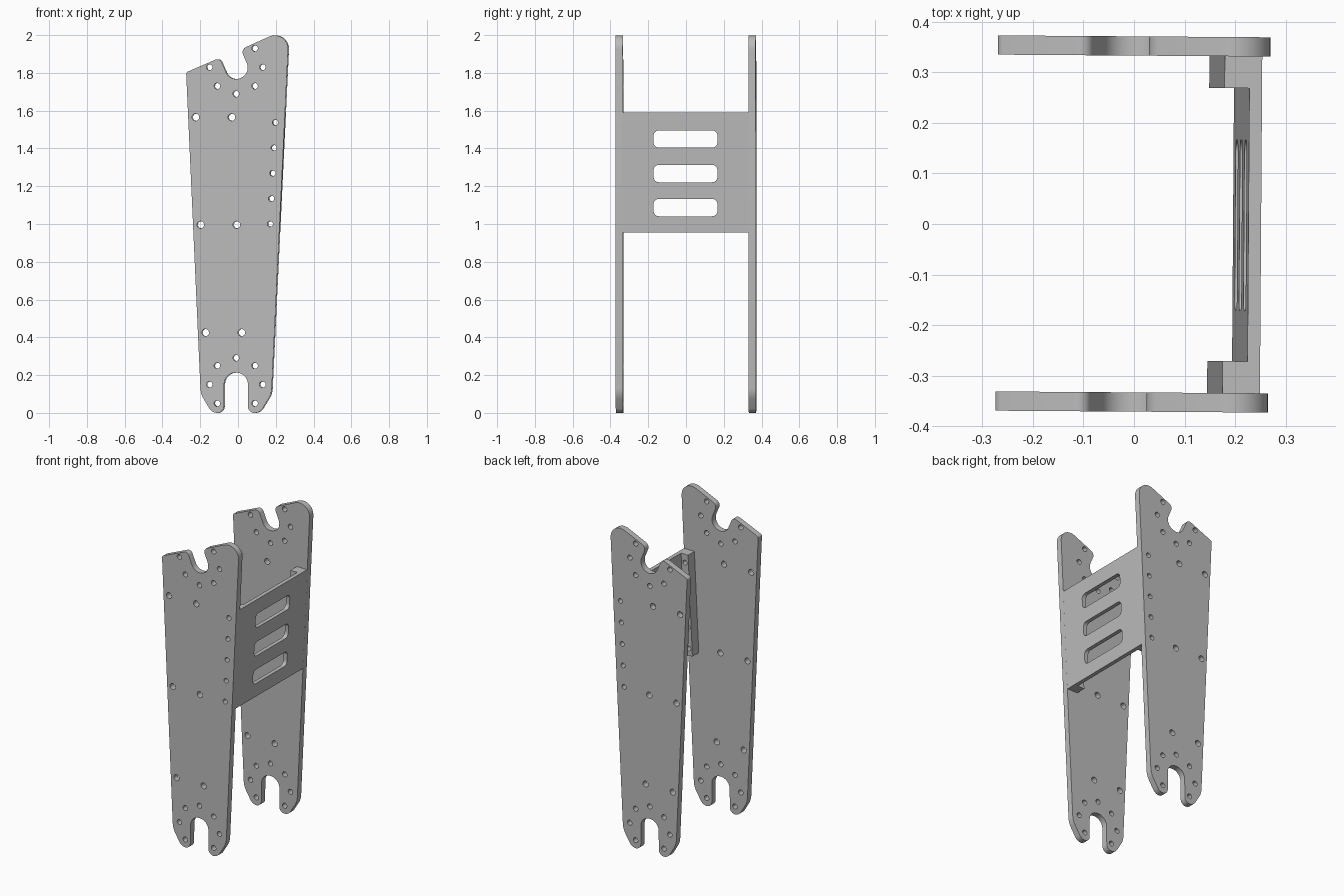
import bpy
from math import cos, sin, tan, radians
from mathutils import Matrix, Vector

cube = bpy.data.objects.get("Cube")
if cube:
    bpy.data.objects.remove(cube, do_unlink=True)

grey = bpy.data.materials.new("plain grey")
grey.use_nodes = True
COLOUR = (0.5, 0.5, 0.5, 1)
grey.diffuse_color = COLOUR
grey.node_tree.nodes["Principled BSDF"].inputs["Base Color"].default_value = COLOUR

TWIST = Matrix.Rotation(-0.007, 4, 'Z')
LEAN = 0.048          # slope of the plates' right edge
EDGE = 0.175          # where that edge would meet the ground


def rounded(corners, steps=8):
    """Outline with a fillet of the given radius at each (x, y, radius) corner."""
    out = []
    for i, (x, y, r) in enumerate(corners):
        p = Vector((x, y))
        a = (Vector(corners[i - 1][:2]) - p).normalized()
        b = (Vector(corners[(i + 1) % len(corners)][:2]) - p).normalized()
        if r == 0:
            out.append(p)
            continue
        half = a.angle(b) / 2
        centre = p + (a + b).normalized() * r / sin(half)
        start = p + a * r / tan(half) - centre
        end = p + b * r / tan(half) - centre
        turn = start.angle_signed(end)
        for k in range(steps + 1):
            t = -turn * k / steps
            out.append(centre + Matrix.Rotation(t, 2) @ start)
    return out


def circle(x, y, r, n=20):
    return [Vector((x + r * cos(k * 6.28319 / n), y + r * sin(k * 6.28319 / n))) for k in range(n)]


def sheet(name, outlines, thickness, matrix):
    """Flat part: first outline is the border, the others are holes."""
    curve = bpy.data.curves.new(name, 'CURVE')
    curve.dimensions = '2D'
    curve.fill_mode = 'BOTH'
    curve.extrude = thickness / 2
    for pts in outlines:
        s = curve.splines.new('POLY')
        s.points.add(len(pts) - 1)
        for sp, p in zip(s.points, pts):
            sp.co = (p.x, p.y, 0, 1)
        s.use_cyclic_u = True
    obj = bpy.data.objects.new(name, curve)
    bpy.context.collection.objects.link(obj)
    bpy.ops.object.select_all(action='DESELECT')
    obj.select_set(True)
    bpy.context.view_layer.objects.active = obj
    bpy.ops.object.convert(target='MESH')
    obj = bpy.context.object
    obj.name = name
    obj.data.transform(TWIST @ matrix)
    bpy.ops.object.mode_set(mode='EDIT')
    bpy.ops.mesh.select_all(action='SELECT')
    bpy.ops.mesh.remove_doubles(threshold=0.0002)
    bpy.ops.mesh.normals_make_consistent(inside=False)
    bpy.ops.object.mode_set(mode='OBJECT')
    bpy.ops.object.shade_smooth_by_angle(angle=radians(30))
    obj.data.materials.clear()
    obj.data.materials.append(grey)
    return obj


# Side plate outline: forked foot, tilted slot in the sloping top
plate = rounded([
    (-0.272, 1.803, 0.015), (-0.094, 1.88, 0.025), (-0.038, 1.75, 0.058),
    (0.072, 1.796, 0.058), (0.018, 1.925, 0.03), (0.273, 2.039, 0.07),
    (0.18, 0.10, 0.12), (0.118, 0, 0.05), (0.055, 0, 0.035),
    (0.055, 0.213, 0.061), (-0.07, 0.213, 0.061), (-0.073, 0, 0.035),
    (-0.135, 0, 0.05), (-0.195, 0.10, 0.12)])

# Bolt holes: rings round both notches, three pairs, and a row along the edge
holes = []
for z, first in ((1.83, 180), (0.15, -45)):
    count = 6 if z > 1 else 7
    holes += [circle(-0.008 + 0.141 * cos(radians(first + 45 * k)),
                     z + 0.141 * sin(radians(first + 45 * k)), 0.016) for k in range(count)]
for x, z in ((-0.222, 1.565), (-0.196, 0.996), (-0.17, 0.425)):
    holes += [circle(x, z, 0.019), circle(x + 0.191, z, 0.019)]
edge_holes = [circle(0.173 + 0.0065 * k, 1.0 + 0.1343 * k, 0.015) for k in range(5)]

# Wall bracket flange, drilled in line with the plate's edge row
LOW, HIGH = 0.955, 1.59
flange = [Vector((EDGE + LEAN * z - d, z)) for d, z in
          ((0.025, LOW), (0.025, HIGH), (0.074, HIGH), (0.074, LOW))]

for side, sign in (("front", -1), ("back", 1)):
    upright = Matrix.Rotation(radians(90), 4, 'X')
    sheet(side + "_side_plate", [plate] + holes + edge_holes, 0.038,
          Matrix.Translation((0, sign * 0.352, 0)) @ upright)
    sheet(side + "_bracket_flange", [flange] + edge_holes, 0.063,
          Matrix.Translation((0, sign * 0.3015, 0)) @ upright)

# Leaning cross panel with three rounded slots
panel = [Vector(p) for p in ((-0.333, LOW), (0.333, LOW), (0.333, HIGH), (-0.333, HIGH))]
slots = [rounded([(-0.17, z - 0.046, 0.028), (0.168, z - 0.046, 0.028),
                  (0.168, z + 0.046, 0.028), (-0.17, z + 0.046, 0.028)])
         for z in (1.087, 1.267, 1.45)]
sheet("cross_panel", [panel] + slots, 0.025, Matrix((
    (0, LEAN, 1, EDGE - 0.0125), (1, 0, 0, 0), (0, 1, 0, 0), (0, 0, 0, 1))))
